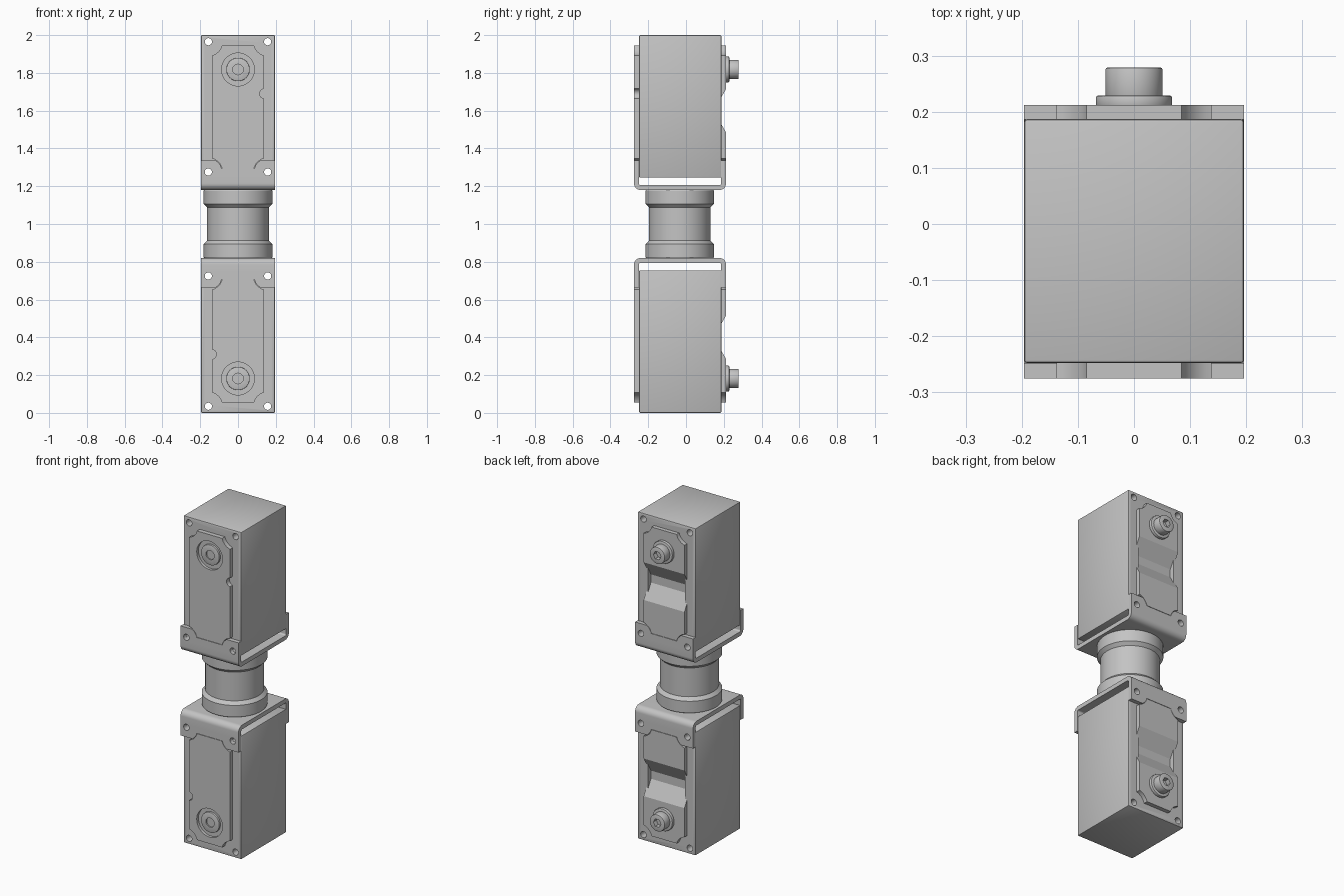
import bpy, bmesh
from math import pi, cos, sin, asin, acos, radians
from mathutils import Matrix, Vector

cube = bpy.data.objects.get("Cube")
if cube:
    bpy.data.objects.remove(cube, do_unlink=True)

grey = bpy.data.materials.new("plain grey")
grey.use_nodes = True
colour = (0.55, 0.55, 0.55, 1)
grey.diffuse_color = colour
grey.node_tree.nodes["Principled BSDF"].inputs["Base Color"].default_value = colour

HALF = 0.196                   # half width of the housing
FRONT, BACK = -0.248, 0.187    # housing faces
LID_FRONT, LID_BACK = -0.275, 0.212
HOLE_X, HOLE_LOW, HOLE_HIGH = 0.157, 0.035, 0.725
AXLE_Z = 0.182


def arc(cx, cy, r, a0, a1, n=8):
    return [(cx + r * cos(a0 + (a1 - a0) * i / n),
             cy + r * sin(a0 + (a1 - a0) * i / n)) for i in range(n + 1)]


def circle(cx, cy, r, n=48):
    return arc(cx, cy, r, 0, 2 * pi, n)[:-1]


def prism(name, outline, axis, lo, hi):
    """Extrude an outline along x (points are y, z) or y (points are x, z)."""
    bm = bmesh.new()
    place = (lambda a, b: (lo, a, b)) if axis == "x" else (lambda a, b: (a, lo, b))
    face = bm.faces.new([bm.verts.new(place(*p)) for p in outline])
    new = bmesh.ops.extrude_face_region(bm, geom=[face])["geom"]
    shift = Vector((hi - lo, 0, 0) if axis == "x" else (0, hi - lo, 0))
    bmesh.ops.translate(bm, vec=shift, verts=[v for v in new if isinstance(v, bmesh.types.BMVert)])
    bmesh.ops.recalc_face_normals(bm, faces=bm.faces[:])
    mesh = bpy.data.meshes.new(name)
    bm.to_mesh(mesh)
    bm.free()
    mesh.materials.append(grey)
    obj = bpy.data.objects.new(name, mesh)
    bpy.context.collection.objects.link(obj)
    return obj


def apply(obj, mod):
    bpy.context.view_layer.objects.active = obj
    bpy.ops.object.modifier_apply(modifier=mod.name)


def bevel(obj, width, segments=2):
    mod = obj.modifiers.new("bevel", "BEVEL")
    mod.width, mod.segments, mod.limit_method = width, segments, "ANGLE"
    apply(obj, mod)


def cut(obj, outline, axis, lo, hi):
    cutter = prism("cutter", outline, axis, lo, hi)
    mod = obj.modifiers.new("cut", "BOOLEAN")
    mod.operation, mod.solver, mod.object = "DIFFERENCE", "EXACT", cutter
    apply(obj, mod)
    bpy.data.objects.remove(cutter, do_unlink=True)


def lid_outline(grow=0.0):
    """Rectangle whose corners are scooped out around the screw holes."""
    hx, r = 0.138 + grow, 0.075 - grow
    low, high = 0.055 - grow, 0.705 + grow
    a = acos((hx - HOLE_X) / r)      # meets the upright edge
    b = asin((low - HOLE_LOW) / r)   # meets the level edge
    corner = arc(-HOLE_X, HOLE_LOW, r, pi - a, b)
    right = [(-x, z) for x, z in reversed(corner)]
    top = [(x, low + high - z) for x, z in reversed(corner + right)]
    return corner + right + top


def rect(a0, a1, b0, b1):
    return [(a0, b0), (a1, b0), (a1, b1), (a0, b1)]


def screw_holes(obj):
    for x in (-HOLE_X, HOLE_X):
        for z in (HOLE_LOW, HOLE_HIGH):
            cut(obj, circle(x, z, 0.019, 24), "y", -0.4, 0.4)


# Channel across the back, with sloping banks
channel = [(0.25, 0.273), (LID_BACK, 0.285), (0.16, 0.375),
           (0.16, 0.425), (LID_BACK, 0.515), (0.25, 0.527)]

# Housing
housing = prism("housing", rect(-HALF, HALF, 0, 0.755), "y", FRONT, BACK)
bevel(housing, 0.006)
screw_holes(housing)
cut(housing, channel, "x", -0.125, 0.125)

# Front lid with a side notch and a round recess
front_lid = prism("front_lid", lid_outline(), "y", LID_FRONT, FRONT + 0.004)
cut(front_lid, circle(-0.142, 0.31, 0.027, 24), "y", -0.4, 0)
cut(front_lid, circle(0, AXLE_Z, 0.087), "y", -0.4, -0.258)

# Bearing ring sitting in the recess
bearing = prism("front_bearing", circle(0, AXLE_Z, 0.062), "y", -0.270, -0.255)
bevel(bearing, 0.003)
cut(bearing, circle(0, AXLE_Z, 0.028, 32), "y", -0.4, -0.262)

# Back lid, split by the channel
back_lid = prism("back_lid", lid_outline(), "y", BACK - 0.004, LID_BACK)
cut(back_lid, channel, "x", -0.3, 0.3)

# Output axle with washer and hexagonal socket
washer = prism("axle_washer", circle(0, AXLE_Z, 0.068), "y", LID_BACK - 0.005, 0.229)
bevel(washer, 0.004)
axle = prism("axle_screw", circle(0, AXLE_Z, 0.051), "y", 0.22, 0.279)
bevel(axle, 0.004)
cut(axle, circle(0, AXLE_Z, 0.026, 6), "y", 0.25, 0.4)

# Bent U-shaped bracket with cut-outs that follow the lids
T, R, TOP, EAR = 0.026, 0.035, 0.82, 0.665
outer = arc(LID_FRONT + R, TOP - R, R, pi, pi / 2) + arc(LID_BACK - R, TOP - R, R, pi / 2, 0)
r = R - T
inner = arc(LID_BACK - R, TOP - R, r, 0, pi / 2) + arc(LID_FRONT + R, TOP - R, r, pi / 2, pi)
profile = ([(LID_FRONT, EAR)] + outer + [(LID_BACK, EAR), (LID_BACK - T, EAR)]
           + inner + [(LID_FRONT + T, EAR)])
bracket = prism("bracket", profile, "x", -HALF, HALF)
cut(bracket, lid_outline(0.002), "y", -0.4, 0.4)
screw_holes(bracket)

# Second joint: the same parts turned half a turn about the depth axis
lower = [housing, front_lid, bearing, back_lid, washer, axle, bracket]
turn = Matrix.Translation((0, 0, 2)) @ Matrix.Rotation(pi, 4, "Y")
for part in lower:
    twin = part.copy()
    twin.data = part.data.copy()
    twin.data.transform(turn)
    twin.name = "upper_" + part.name
    part.name = "lower_" + part.name
    bpy.context.collection.objects.link(twin)

# Connecting tube with a collar at each end
half_profile = [(0, 0.815), (0.176, 0.815), (0.182, 0.825), (0.182, 0.893), (0.163, 0.912)]
lathe = half_profile + [(x, 2 - z) for x, z in reversed(half_profile)]
bm = bmesh.new()
verts = [bm.verts.new((x, 0, z)) for x, z in lathe]
edges = [bm.edges.new(pair) for pair in zip(verts, verts[1:])]
bmesh.ops.spin(bm, geom=verts + edges, cent=(0, 0, 0), axis=(0, 0, 1), angle=2 * pi, steps=64)
bmesh.ops.remove_doubles(bm, verts=bm.verts[:], dist=0.0005)
bmesh.ops.recalc_face_normals(bm, faces=bm.faces[:])
mesh = bpy.data.meshes.new("connecting_tube")
bm.to_mesh(mesh)
bm.free()
mesh.materials.append(grey)
tube = bpy.data.objects.new("connecting_tube", mesh)
tube.location.y = -0.033
bpy.context.collection.objects.link(tube)

# Smooth the round surfaces, keep edges sharp
bpy.ops.object.select_all(action="DESELECT")
for obj in bpy.context.collection.objects:
    if obj.type == "MESH":
        obj.select_set(True)
bpy.context.view_layer.objects.active = tube
bpy.ops.object.shade_smooth_by_angle(angle=radians(30))
